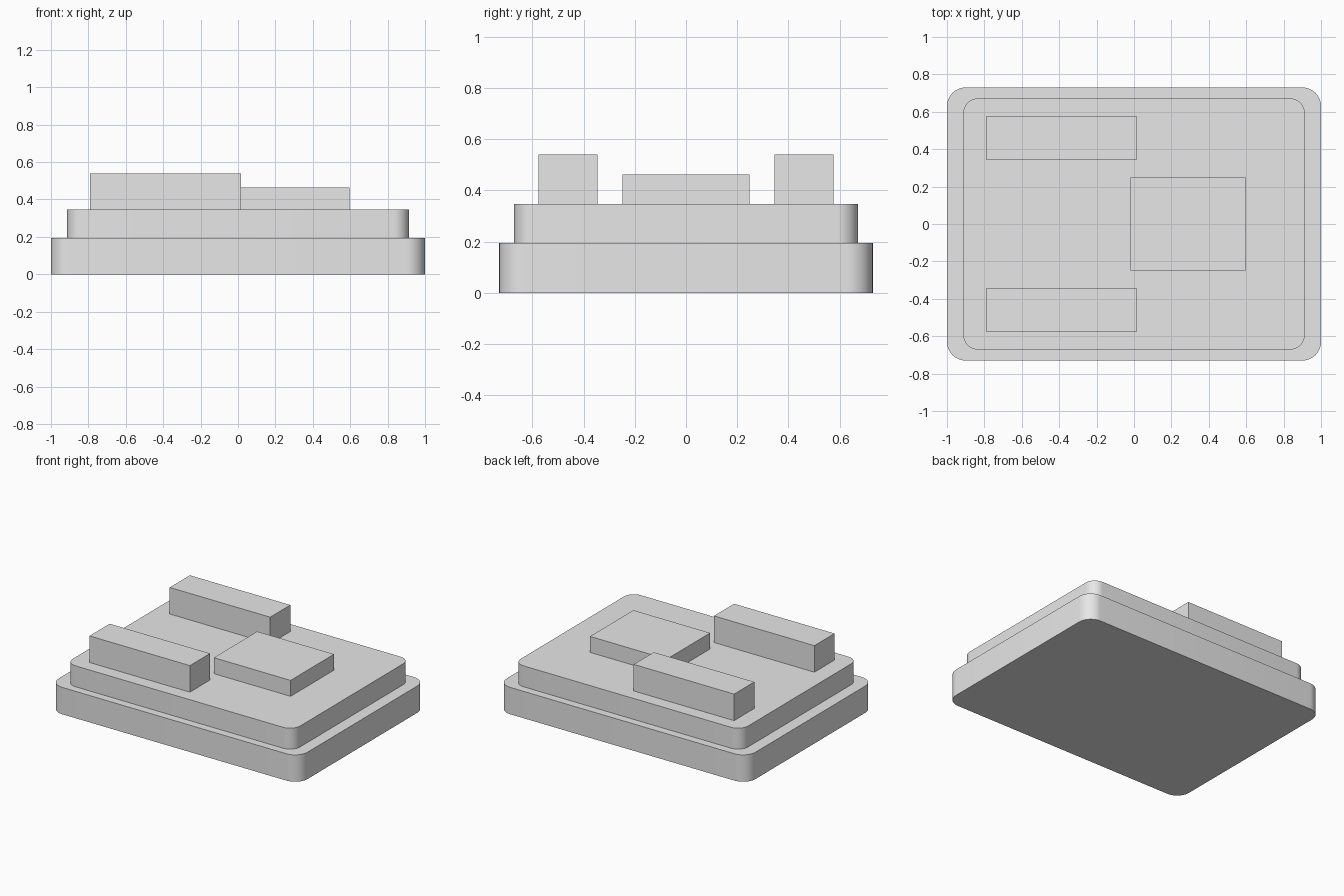
import bpy
import bmesh
import math

cube = bpy.data.objects.get("Cube")
if cube:
    bpy.data.objects.remove(cube, do_unlink=True)

# Single plain grey material
grey = bpy.data.materials.new("light_grey")
grey.use_nodes = True
colour = (0.8, 0.8, 0.8, 1)
grey.diffuse_color = colour
grey.node_tree.nodes["Principled BSDF"].inputs["Base Color"].default_value = colour


def slab(name, x, y, z, radius=0):
    """Box spanning the (min, max) ranges, with optional rounded vertical corners."""
    bm = bmesh.new()
    bmesh.ops.create_cube(bm, size=1)
    for v in bm.verts:
        v.co = [r[0] if c < 0 else r[1] for c, r in zip(v.co, (x, y, z))]
    if radius:
        upright = [e for e in bm.edges
                   if abs(e.verts[0].co.z - e.verts[1].co.z) > 0.01]
        bmesh.ops.bevel(bm, geom=upright, offset=radius, segments=10,
                        profile=0.5, affect='EDGES')
    mesh = bpy.data.meshes.new(name)
    bm.to_mesh(mesh)
    bm.free()
    mesh.materials.append(grey)
    obj = bpy.data.objects.new(name, mesh)
    bpy.context.collection.objects.link(obj)
    if radius:
        bpy.ops.object.select_all(action='DESELECT')
        obj.select_set(True)
        bpy.context.view_layer.objects.active = obj
        bpy.ops.object.shade_smooth_by_angle(angle=math.radians(30))
    return obj


BASE_TOP, DECK_TOP = 0.195, 0.347

# Stepped, rounded body
slab("base", (-1, 1), (-0.73, 0.73), (0, BASE_TOP), 0.1)
slab("upper_deck", (-0.913, 0.913), (-0.672, 0.672), (BASE_TOP, DECK_TOP), 0.08)

# Blocks standing on the deck
slab("centre_block", (-0.02, 0.597), (-0.249, 0.249), (DECK_TOP, 0.463))
for name, y in (("front_block", (-0.576, -0.345)), ("back_block", (0.345, 0.576))):
    slab(name, (-0.79, 0.017), y, (DECK_TOP, 0.54))
